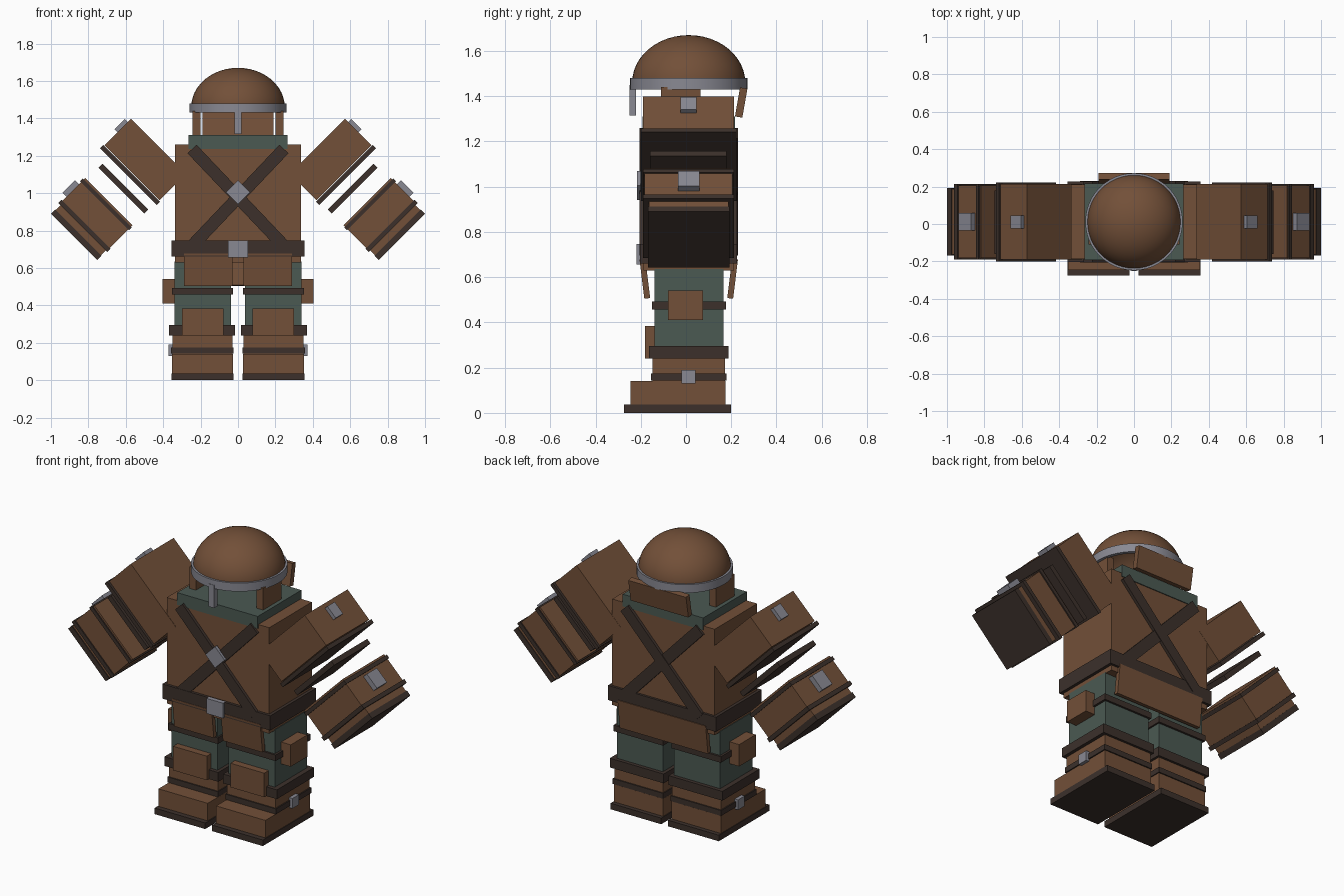
import bpy, bmesh, math
from mathutils import Matrix, Vector

if "Cube" in bpy.data.objects:
    bpy.data.objects.remove(bpy.data.objects["Cube"])


def material(name, rgb):
    m = bpy.data.materials.new(name)
    m.diffuse_color = (*rgb, 1)
    m.use_nodes = True
    m.node_tree.nodes["Principled BSDF"].inputs["Base Color"].default_value = m.diffuse_color
    return m


LEATHER = material("leather", (0.17, 0.08, 0.04))
STRAP = material("dark_strap", (0.045, 0.03, 0.024))
CLOTH = material("green_cloth", (0.07, 0.10, 0.085))
METAL = material("metal", (0.25, 0.25, 0.29))


def finish(bm, name, mat):
    bmesh.ops.recalc_face_normals(bm, faces=bm.faces)
    me = bpy.data.meshes.new(name)
    bm.to_mesh(me)
    bm.free()
    me.materials.append(mat)
    ob = bpy.data.objects.new(name, me)
    bpy.context.collection.objects.link(ob)
    return ob


def box(name, mat, x, y, z, rot=None):
    """Box from (min, max) ranges; rot is applied about the world origin."""
    c = Vector((sum(x) / 2, sum(y) / 2, sum(z) / 2))
    size = (abs(x[1] - x[0]), y[1] - y[0], z[1] - z[0])
    bm = bmesh.new()
    bmesh.ops.create_cube(bm, size=1)
    bmesh.ops.scale(bm, vec=size, verts=bm.verts)
    ob = finish(bm, name, mat)
    ob.matrix_world = (rot or Matrix()) @ Matrix.Translation(c)
    return ob


def tilted(name, mat, centre, size, angle, axis):
    """Box rotated about its own centre."""
    h = [(-s / 2, s / 2) for s in size]
    return box(name, mat, *h, rot=Matrix.Translation(centre) @ Matrix.Rotation(angle, 4, axis))


def lathe(name, mat, profile, centre, closed=False, steps=48):
    bm = bmesh.new()
    vs = [bm.verts.new((r, 0, z)) for r, z in profile]
    es = [bm.edges.new(p) for p in zip(vs, vs[1:])]
    if closed:
        es.append(bm.edges.new((vs[-1], vs[0])))
    bmesh.ops.spin(bm, geom=vs + es, cent=(0, 0, 0), axis=(0, 0, 1), angle=2 * math.pi, steps=steps)
    bmesh.ops.remove_doubles(bm, verts=bm.verts, dist=1e-4)
    ob = finish(bm, name, mat)
    ob.location = centre
    for p in ob.data.polygons:
        p.use_smooth = True
    ob.data.set_sharp_from_angle(angle=math.radians(35))
    return ob


CY = 0.012

# Helmet: open dome, rim, nose guard, nape and cheek plates
dome = [(0.25 * math.cos(t), 0.21 * math.sin(t)) for t in (i * math.pi / 24 for i in range(13))]
lathe("helmet_dome", LEATHER, dome, (0, CY, 1.46))
lathe("helmet_rim", METAL, [(0.26, 1.43), (0.26, 1.48), (0.24, 1.48), (0.24, 1.43)], (0, CY, 0), True)
box("nose_guard", METAL, (-0.018, 0.018), (-0.25, -0.22), (1.315, 1.45))
tilted("nape_guard", LEATHER, (0, 0.244, 1.372), (0.38, 0.033, 0.13), math.radians(-10), 'X')

# Torso, collar, belt
box("torso", LEATHER, (-0.337, 0.337), (-0.188, 0.212), (0.63, 1.26))
box("collar", CLOTH, (-0.265, 0.265), (-0.193, 0.217), (1.237, 1.31))
box("belt", STRAP, (-0.355, 0.355), (-0.204, 0.226), (0.66, 0.747))
box("belt_buckle", METAL, (-0.054, 0.054), (-0.218, -0.195), (0.657, 0.747))

# Crossed straps front and back
for side, y in (("front", -0.194), ("back", 0.218)):
    for s in (-1, 1):
        tilted(f"{side}_cross_strap", STRAP, (0, y - s * 0.002, 0.977), (0.714, 0.02, 0.066),
               s * math.radians(46.5), 'Y')
tilted("chest_buckle", METAL, (0, -0.207, 1.005), (0.09, 0.02, 0.09), math.radians(45), 'Y')

# Skirt plates
tilted("back_skirt", LEATHER, (0, 0.206, 0.593), (0.58, 0.026, 0.175), math.radians(-7), 'X')

for s in (-1, 1):
    def side_box(name, mat, x, y, z):
        return box(name, mat, sorted((s * x[0], s * x[1])), y, z)

    side_box("cheek_plate", LEATHER, (0.2, 0.242), (-0.11, 0.065), (1.308, 1.44))
    tilted("front_skirt", LEATHER, (s * 0.16, -0.182, 0.593), (0.26, 0.026, 0.175),
           math.radians(7), 'X')

    # Leg with strap, pouch and knee plate
    side_box("leg", CLOTH, (0.037, 0.34), (-0.14, 0.165), (0.24, 0.635))
    side_box("thigh_strap", STRAP, (0.027, 0.353), (-0.151, 0.177), (0.457, 0.493))
    side_box("thigh_pouch", LEATHER, (0.34, 0.403), (-0.08, 0.076), (0.41, 0.54))
    side_box("knee_plate", LEATHER, (0.078, 0.3), (-0.182, -0.135), (0.24, 0.383))

    # Boot
    side_box("boot_cuff", STRAP, (0.016, 0.37), (-0.163, 0.187), (0.24, 0.295))
    side_box("boot_shaft", LEATHER, (0.03, 0.35), (-0.147, 0.173), (0.035, 0.25))
    side_box("boot_foot", LEATHER, (0.028, 0.352), (-0.245, 0.175), (0.035, 0.14))
    side_box("boot_sole", STRAP, (0.023, 0.356), (-0.275, 0.2), (0, 0.036))
    side_box("ankle_strap", STRAP, (0.025, 0.357), (-0.154, 0.18), (0.143, 0.175))
    side_box("ankle_buckle", METAL, (0.345, 0.372), (-0.02, 0.042), (0.13, 0.19))

    # Arm parts: u runs along the arm, v across it, at 45 degrees
    R = Matrix.Rotation(s * math.pi / 4, 4, 'Y')
    for name, mat, u, y, v in (
        ("shoulder_guard", LEATHER, (-0.584, -0.384), (-0.19, 0.213), (0.977, 1.393)),
        ("shoulder_trim", STRAP, (-0.379, -0.356), (-0.2, 0.223), (0.97, 1.399)),
        ("shoulder_buckle", METAL, (-0.56, -0.482), (-0.024, 0.046), (1.385, 1.415)),
        ("elbow_strap", STRAP, (-0.306, -0.276), (-0.16, 0.18), (0.985, 1.33)),
        ("bracer", LEATHER, (-0.187, -0.0), (-0.183, 0.206), (0.985, 1.342)),
        ("bracer_top_trim", STRAP, (-0.176, -0.154), (-0.19, 0.213), (0.978, 1.35)),
        ("bracer_bottom_trim", STRAP, (-0.014, 0.01), (-0.19, 0.213), (0.978, 1.35)),
        ("bracer_buckle", METAL, (-0.14, -0.045), (-0.035, 0.06), (1.335, 1.373)),
        ("glove", LEATHER, (0.0, 0.05), (-0.163, 0.188), (0.99, 1.332)),
        ("glove_end", STRAP, (0.045, 0.078), (-0.168, 0.192), (0.987, 1.336)),
    ):
        box(name, mat, sorted((s * u[0], s * u[1])), y, v, rot=R)
